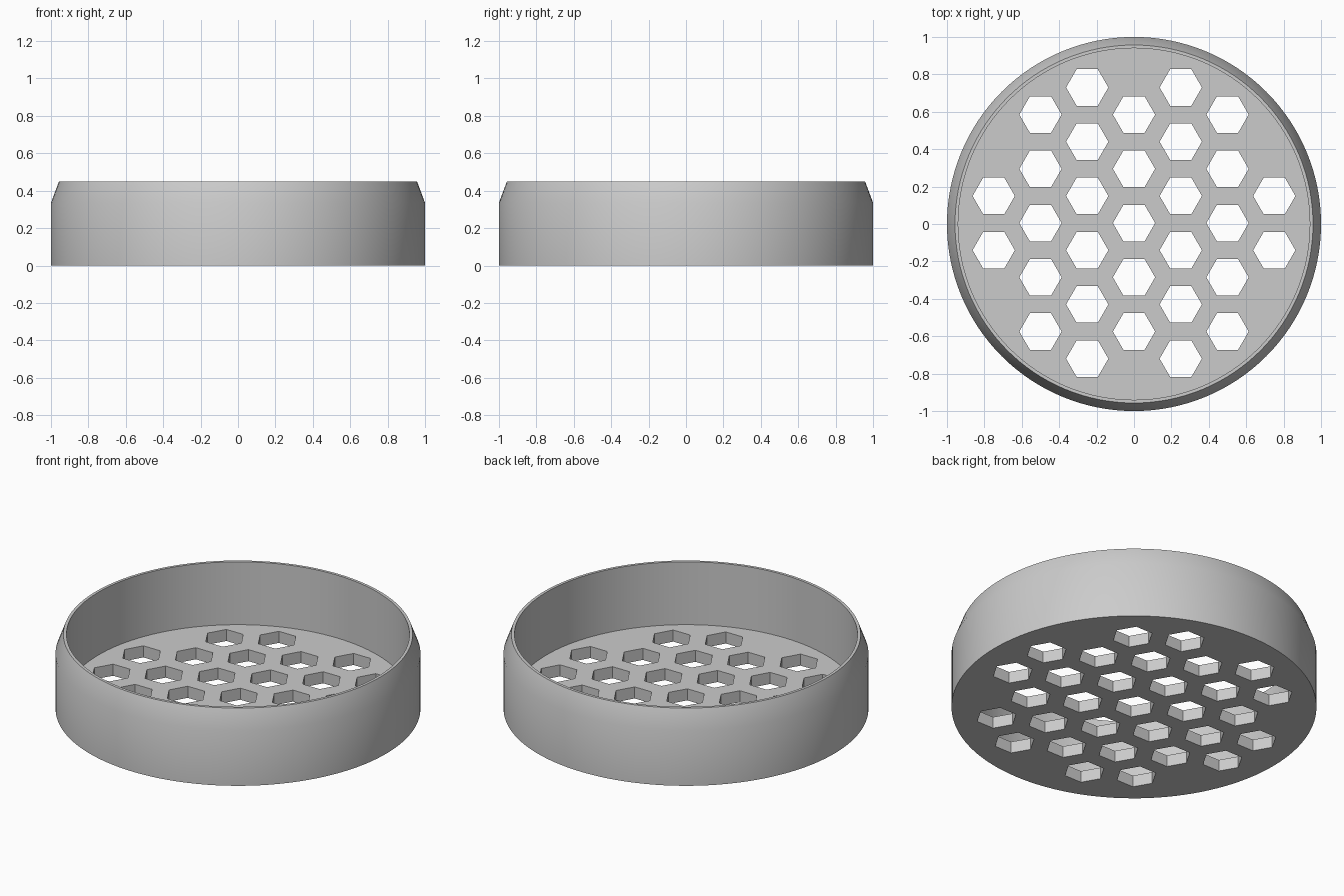
import bpy, bmesh, math
from mathutils import Matrix

cube = bpy.data.objects.get("Cube")
if cube:
    bpy.data.objects.remove(cube, do_unlink=True)

SEGMENTS = 128
FLOOR = 0.07
PITCH = 0.29


def make_object(name, bm):
    bmesh.ops.recalc_face_normals(bm, faces=bm.faces)
    mesh = bpy.data.meshes.new(name)
    bm.to_mesh(mesh)
    bm.free()
    obj = bpy.data.objects.new(name, mesh)
    bpy.context.collection.objects.link(obj)
    return obj


# Plain grey material
grey = bpy.data.materials.new("grey")
grey.use_nodes = True
colour = (0.6, 0.6, 0.6, 1)
grey.diffuse_color = colour
grey.node_tree.nodes["Principled BSDF"].inputs["Base Color"].default_value = colour

# Round tray: wall profile (radius, height) from underside to inner floor
profile = [(1, 0), (1, 0.335), (0.957, 0.45), (0.94, 0.45), (0.94, FLOOR)]
bm = bmesh.new()
rings = []
for r, z in profile:
    angles = [2 * math.pi * i / SEGMENTS for i in range(SEGMENTS)]
    rings.append([bm.verts.new((r * math.cos(a), r * math.sin(a), z)) for a in angles])
for low, high in zip(rings, rings[1:]):
    for i in range(SEGMENTS):
        j = (i + 1) % SEGMENTS
        bm.faces.new((low[i], low[j], high[j], high[i]))
bm.faces.new(rings[0])
bm.faces.new(rings[-1])
tray = make_object("perforated_tray", bm)
tray.data.materials.append(grey)

# Hexagonal hole cutters in staggered columns
bm = bmesh.new()
for column, count in zip(range(-3, 4), (2, 5, 6, 5, 6, 5, 2)):
    for row in range(count):
        y = (row - (count - 1) / 2) * PITCH + 0.005
        bmesh.ops.create_cone(bm, cap_ends=True, segments=6, radius1=0.113,
                              radius2=0.113, depth=0.3,
                              matrix=Matrix.Translation((column * 0.25, y, FLOOR / 2))
                              @ Matrix.Rotation(math.pi / 6, 4, 'Z'))
cutter = make_object("hole_cutter", bm)
cutter.hide_render = True

# Cut the holes through the floor
cut = tray.modifiers.new("holes", 'BOOLEAN')
cut.operation = 'DIFFERENCE'
cut.solver = 'EXACT'
cut.object = cutter
bpy.ops.object.select_all(action='DESELECT')
bpy.context.view_layer.objects.active = tray
tray.select_set(True)
bpy.ops.object.modifier_apply(modifier=cut.name)
bpy.data.objects.remove(cutter, do_unlink=True)

# Smooth wall and shoulder, crisp rim and holes
bpy.ops.object.shade_smooth_by_angle(angle=math.radians(30))
